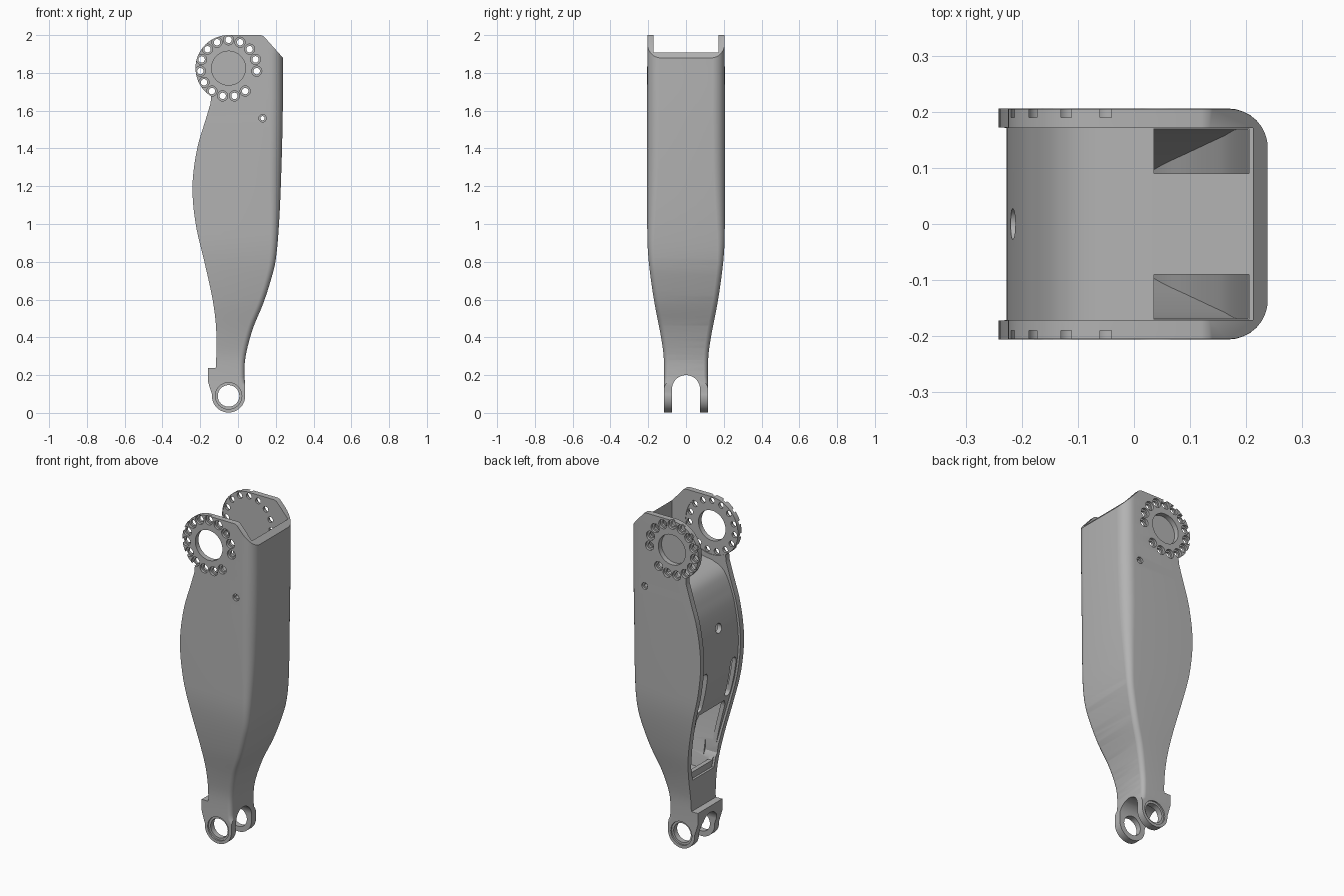
import bpy, bmesh, math
from mathutils import Matrix

if "Cube" in bpy.data.objects:
    bpy.data.objects.remove(bpy.data.objects["Cube"], do_unlink=True)

grey = bpy.data.materials.new("satin grey")
grey.use_nodes = True
COLOUR = (0.45, 0.45, 0.45, 1)
grey.diffuse_color = COLOUR
grey.node_tree.nodes["Principled BSDF"].inputs["Base Color"].default_value = COLOUR

# Stations along the height: (z, value)
FRONT_EDGE = [(.15, .038), (.2, .034), (.3, .04), (.45, .08), (.57, .13), (.68, .167),
              (.8, .198), (1, .217), (1.3, .23), (1.6, .237), (1.88, .238)]
REAR_EDGE = [(.25, -.116), (.4, -.114), (.5, -.12), (.62, -.138), (.8, -.178), (1, -.224),
             (1.2, -.241), (1.4, -.216), (1.55, -.172), (1.64, -.145)]
HALF_WIDTH = [(0, .117), (.28, .117), (.4, .132), (.6, .17), (.8, .197), (.95, .205), (2, .205)]
CORNER = [(0, .02), (.4, .03), (.8, .035), (1.3, .065), (2, .07)]
TOP_PIVOT, TOP_R = (-.05, 1.825), .178
LOW_PIVOT, LOW_R = (-.05, .09), .088
WALL = .034


def at(stations, z):
    """Smooth value through the stations, held constant past the ends."""
    z = min(max(z, stations[0][0]), stations[-1][0])
    i = next(k for k in range(len(stations) - 1) if z <= stations[k + 1][0])

    def slope(k):
        a, b = stations[max(k - 1, 0)], stations[min(k + 1, len(stations) - 1)]
        return (b[1] - a[1]) / (b[0] - a[0])
    (z0, v0), (z1, v1) = stations[i], stations[i + 1]
    h = z1 - z0
    t = (z - z0) / h
    return (v0 * (1 + 2 * t) * (1 - t) ** 2 + slope(i) * h * t * (1 - t) ** 2
            + v1 * t * t * (3 - 2 * t) + slope(i + 1) * h * t * t * (t - 1))


def span(a, b, n):
    return [a + (b - a) * i / n for i in range(n + 1)]


def arc(centre, r, a0, a1, n):
    return [(centre[0] + r * math.cos(math.radians(a)), centre[1] + r * math.sin(math.radians(a)))
            for a in span(a0, a1, n)]


def finish(bm, name):
    bmesh.ops.recalc_face_normals(bm, faces=bm.faces)
    mesh = bpy.data.meshes.new(name)
    bm.to_mesh(mesh)
    bm.free()
    mesh.materials.append(grey)
    ob = bpy.data.objects.new(name, mesh)
    bpy.context.collection.objects.link(ob)
    return ob


def loft(rings, name):
    """Skin a list of equal-length closed rings of 3D points."""
    bm = bmesh.new()
    loops = [[bm.verts.new(p) for p in ring] for ring in rings]
    n = len(loops[0])
    for lo, hi in zip(loops, loops[1:]):
        for i in range(n):
            bm.faces.new((lo[i], lo[(i + 1) % n], hi[(i + 1) % n], hi[i]))
    bm.faces.new(loops[0])
    bm.faces.new(loops[-1])
    return finish(bm, name)


def boxes(items, name):
    bm = bmesh.new()
    for lo, hi in items:
        size = [b - a for a, b in zip(lo, hi)]
        mid = [(a + b) / 2 for a, b in zip(lo, hi)]
        bmesh.ops.create_cube(bm, size=1, matrix=Matrix.Translation(mid) @ Matrix.Diagonal((*size, 1)))
    return finish(bm, name)


def drills(items, name, axis="Y"):
    """Cylinders: (centre, radius, length)."""
    bm = bmesh.new()
    turn = Matrix.Rotation(math.pi / 2, 4, "X" if axis == "Y" else "Y")
    for centre, r, length in items:
        bmesh.ops.create_cone(bm, cap_ends=True, segments=48 if r > .05 else 20, radius1=r,
                              radius2=r, depth=length, matrix=Matrix.Translation(centre) @ turn)
    return finish(bm, name)


def combine(ob, tool, operation="DIFFERENCE"):
    tool.hide_render = True
    mod = ob.modifiers.new(operation.lower(), "BOOLEAN")
    mod.operation, mod.object, mod.solver = operation, tool, "EXACT"
    bpy.ops.object.select_all(action="DESELECT")
    bpy.context.view_layer.objects.active = ob
    ob.select_set(True)
    bpy.ops.object.modifier_apply(modifier=mod.name)
    bpy.data.objects.remove(tool, do_unlink=True)


# Side outline: front edge, chamfer, top hub, rear edge, stop lug, lower eye
outline = [(at(FRONT_EDGE, z), z) for z in span(.15, 1.88, 44)]
outline += [(.135, 1.995), (.12, 2)] + [(x, z) for x, z in arc(TOP_PIVOT, 2 - TOP_PIVOT[1], 90, 238, 36)]
outline += [(at(REAR_EDGE, z), z) for z in span(1.64, .25, 40)]
outline += [(-.118, .238), (-.16, .238), (-.16, .17), (-.15, .135)]
outline += arc(LOW_PIVOT, LOW_R, 175, 370, 36)
link = loft([[(x, y, z) for x, z in outline] for y in (-.3, .3)], "leg_link")


# Rounded envelope gives the tapering width and soft front corners
def envelope_ring(z):
    w, r, x = at(HALF_WIDTH, z), at(CORNER, z), at(FRONT_EDGE, z) + .0005
    if z < .15:
        x = .06
    return ([(-.6, -w, z)] + [(a, b, z) for a, b in arc((x - r, r - w), r, -90, 0, 8)]
            + [(a, b, z) for a, b in arc((x - r, w - r), r, 0, 90, 8)] + [(-.6, w, z)])


combine(link, loft([envelope_ring(z) for z in span(-.05, 2.05, 70)], "envelope"), "INTERSECT")

# Open channel above the deck, continuing as a shallow recess down the rear
DECK = [(1.45, at(REAR_EDGE, 1.45) + .014), (1.54, -.155), (1.59, -.12), (1.62, -.06), (1.635, .03)]
levels = span(.42, 1.45, 34) + span(1.47, 1.635, 12) + [1.64, 2.1]


def recess_ring(z):
    w = at(HALF_WIDTH, z) - WALL
    x = at(REAR_EDGE, z) + .014 if z <= 1.45 else at(DECK, z) if z < 1.638 else .212
    return [(-.5, -w, z), (x, -w, z), (x, w, z), (-.5, w, z)]


combine(link, loft([recess_ring(z) for z in levels], "channel"))


# Hollow inside
def cavity_ring(z):
    w = at(HALF_WIDTH, z) - WALL - .003
    a = at(REAR_EDGE, z) + .04 + max(0, z - 1.4) * .35
    b = at(FRONT_EDGE, z) - .032
    return [(a, -w, z), (b, -w, z), (b, w, z), (a, w, z)]


combine(link, loft([cavity_ring(z) for z in span(.4, 1.585, 40)], "cavity"))

# Deck pockets, rear window and rear slots
combine(link, boxes([((.036, s * .13 - .04, 1.5), (.205, s * .13 + .04, 1.75)) for s in (-1, 1)], "pockets"))
window = [(-.1, .46), (.1, .46), (.125, .5), (.135, .8), (.12, .83), (-.12, .83), (-.135, .8), (-.125, .5)]
combine(link, loft([[(x, y, z) for y, z in window] for x in (-.5, -.04)], "window"))
for s in (-1, 1):
    slot = arc((s * .135, 1.07), .026, 0, 180, 10) + arc((s * .135, .88), .026, 180, 360, 10)
    combine(link, loft([[(x, y, z) for y, z in slot] for x in (-.5, -.1)], "slot"))
combine(link, drills([((-.23, 0, 1.32), .028, .12)], "rear_hole", "X"))

# Fork between the lower eyes
fork = [(.074, -.1)] + arc((0, .126), .074, 0, 180, 24) + [(-.074, -.1)]
combine(link, loft([[(x, y, z) for y, z in fork] for x in (-.5, .5)], "fork"))

# Hub bore, bolt circle with one gap, lower eyes and the small side hole
bolts = [p for k in range(15) if k != 5 for p in arc(TOP_PIVOT, .15, 90 - 24 * k, 90, 1)[:1]]
holes = [(p, .017) for p in bolts] + [(TOP_PIVOT, .09), (LOW_PIVOT, .057), ((.13, 1.56), .011)]
combine(link, drills([((x, 0, z), r, 1) for (x, z), r in holes], "bores"))

# Counterbores on the outer faces and shallow hub seats on the inner faces
sinks = [(p, .027, .205, .03) for p in bolts] + [((.13, 1.56), .02, .205, .024), (LOW_PIVOT, .07, .117, .02)]
combine(link, drills([((x, s * y, z), r, d) for (x, z), r, y, d in sinks for s in (-1, 1)], "sinks"))
combine(link, drills([((*TOP_PIVOT[:1], 0, TOP_PIVOT[1]), .172, .35)], "hub_seat"))

# Centre in depth and smooth the curved faces
link.select_set(True)
bpy.context.view_layer.objects.active = link
bpy.ops.object.shade_smooth_by_angle(angle=math.radians(30))
